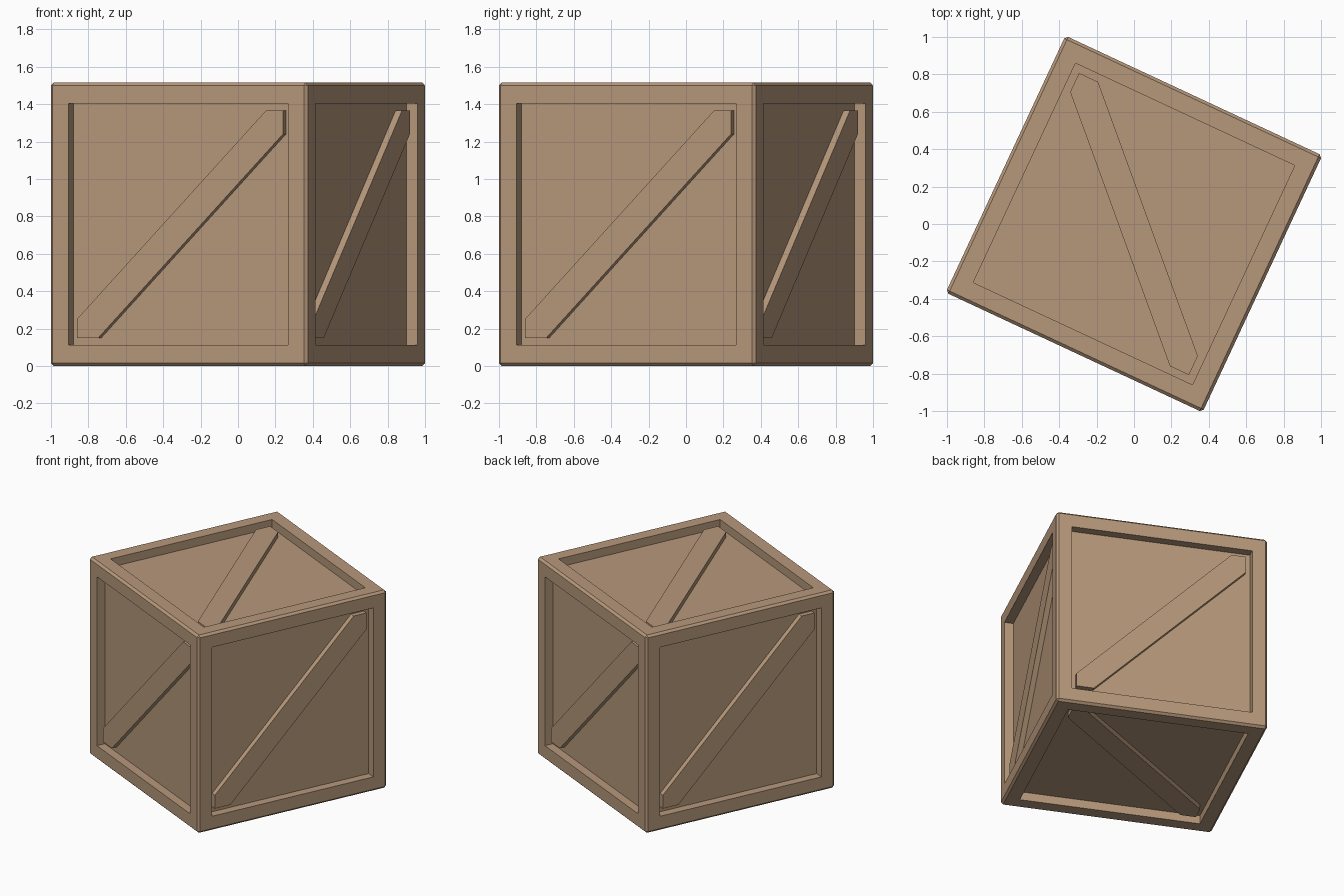
import bpy, bmesh, math
from mathutils import Matrix, Vector

if "Cube" in bpy.data.objects:
    bpy.data.objects.remove(bpy.data.objects["Cube"])

H = 0.7575        # half side of the crate
C = 0.016         # outer chamfer
R = 0.6075        # half size of each recessed opening
PANEL = 0.064     # depth of the panels
PLANK = 0.026     # depth of the plank faces
TURN = Matrix.Translation((0, 0, H)) @ Matrix.Rotation(math.radians(-25), 4, 'Z')

wood = bpy.data.materials.new("brown_wood")
wood.diffuse_color = (0.47, 0.315, 0.198, 1)
wood.use_nodes = True
wood.node_tree.nodes["Principled BSDF"].inputs["Base Color"].default_value = wood.diffuse_color


def finish(bm, name, matrix):
    bmesh.ops.recalc_face_normals(bm, faces=bm.faces)
    mesh = bpy.data.meshes.new(name)
    bm.to_mesh(mesh)
    bm.free()
    mesh.materials.append(wood)
    ob = bpy.data.objects.new(name, mesh)
    ob.matrix_world = matrix
    bpy.context.collection.objects.link(ob)


# Crate body: chamfered cube with a recessed panel on all six sides
bm = bmesh.new()
bmesh.ops.create_cube(bm, size=2 * H)
bmesh.ops.bevel(bm, geom=bm.edges[:], offset=C, segments=1, affect='EDGES')
sides = [f for f in bm.faces if f.calc_area() > 1]
bmesh.ops.inset_individual(bm, faces=sides, thickness=H - C - R)
for f in sides:
    push = -f.normal * PANEL
    new = bmesh.ops.extrude_discrete_faces(bm, faces=[f])["faces"][0]
    bmesh.ops.translate(bm, verts=new.verts[:], vec=push)
finish(bm, "crate_body", TURN)


# Diagonal plank lying in a front opening, running from lower left to upper right
def plank(name, matrix, above, below):
    bm = bmesh.new()
    outline = [(-R, -R), (-R + below, -R), (R, R - below),
               (R, R), (R - above, R), (-R, -R + above)]
    face = bm.faces.new([bm.verts.new((x, PLANK - H, z)) for x, z in outline])
    back = bmesh.ops.extrude_face_region(bm, geom=[face])["geom"]
    bmesh.ops.translate(bm, vec=Vector((0, PANEL - PLANK + 0.005, 0)),
                        verts=[v for v in back if isinstance(v, bmesh.types.BMVert)])
    finish(bm, name, TURN @ matrix)


for i, side in enumerate(("front", "right", "back", "left")):
    plank(side + "_plank", Matrix.Rotation(i * math.pi / 2, 4, 'Z'), 0.102, 0.124)

# Top and bottom planks cross each other
quarter = Matrix.Rotation(math.pi / 2, 4, 'Z')
plank("top_plank", quarter @ Matrix.Rotation(-math.pi / 2, 4, 'X'), 0.112, 0.112)
plank("bottom_plank", quarter @ Matrix.Rotation(math.pi / 2, 4, 'X'), 0.112, 0.112)
